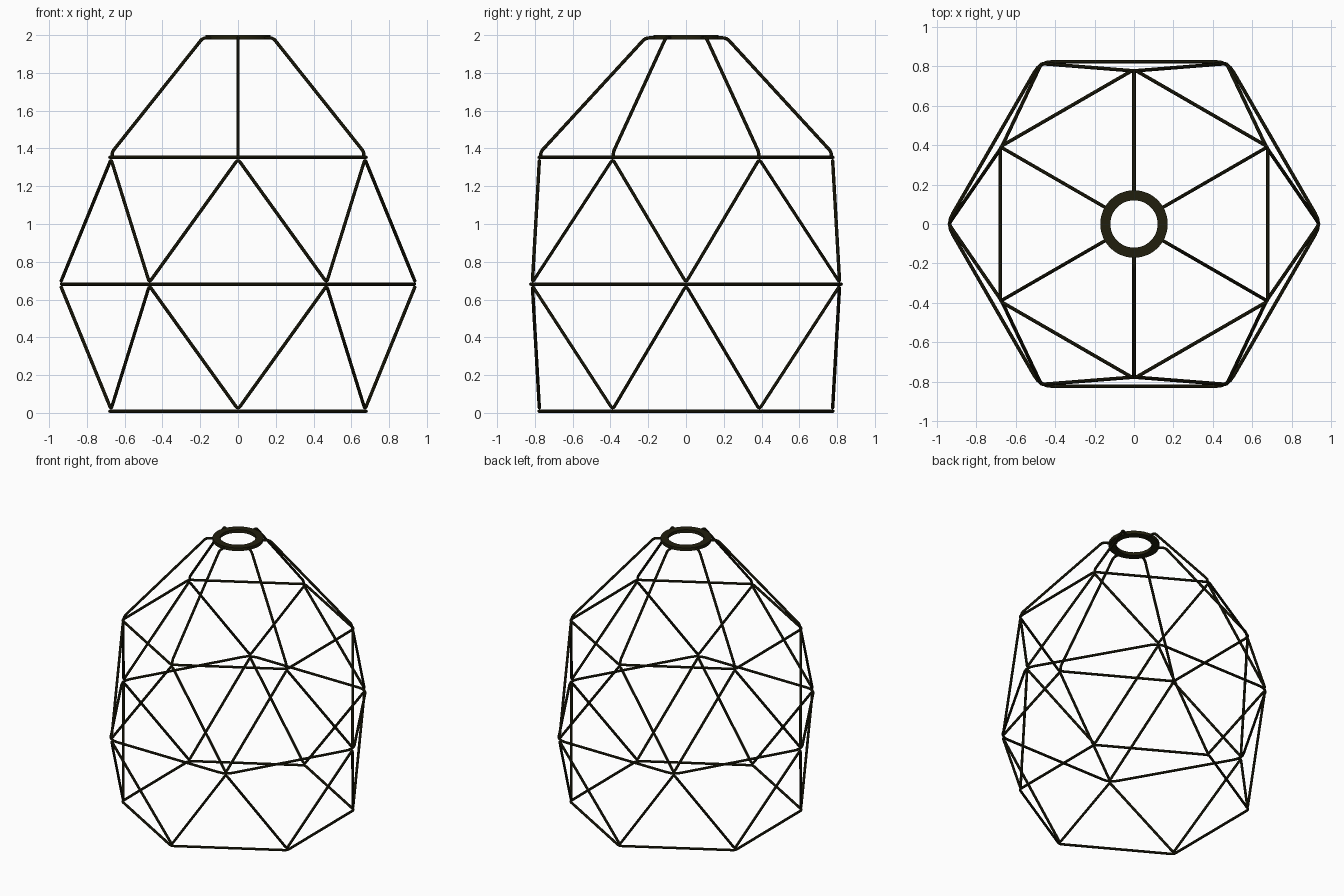
import bpy
import math
from mathutils import Vector

ROD = 0.009
LOW, MID, HIGH, TOP = 0.009, 0.682, 1.353, 1.985
R_SMALL, R_BIG = 0.776, 0.939

cube = bpy.data.objects.get("Cube")
if cube:
    bpy.data.objects.remove(cube, do_unlink=True)

metal = bpy.data.materials.new("dark bronze metal")
metal.use_nodes = True
colour = (0.015, 0.0135, 0.004, 1)
metal.diffuse_color = colour
metal.node_tree.nodes["Principled BSDF"].inputs["Base Color"].default_value = colour


def polar(radius, degrees, z):
    a = math.radians(degrees)
    return Vector((radius * math.cos(a), radius * math.sin(a), z))


def round_corners(points, cut, closed):
    """Replace each bend with a short quadratic arc."""
    out = []
    n = len(points)
    for i, p in enumerate(points):
        if not closed and i in (0, n - 1):
            out.append(p)
            continue
        a = p + (points[i - 1] - p).normalized() * cut
        b = p + (points[(i + 1) % n] - p).normalized() * cut
        for t in (0, 0.25, 0.5, 0.75, 1):
            out.append(a * (1 - t) ** 2 + p * 2 * t * (1 - t) + b * t * t)
    return out


def rod(name, points, cut, closed=True):
    """Round wire bent through the points."""
    curve = bpy.data.curves.new(name, "CURVE")
    curve.dimensions = "3D"
    curve.bevel_depth = ROD
    curve.bevel_resolution = 2
    curve.use_fill_caps = True
    path = round_corners(points, cut, closed)
    spline = curve.splines.new("POLY")
    spline.points.add(len(path) - 1)
    for sp, p in zip(spline.points, path):
        sp.co = (*p, 1)
    spline.use_cyclic_u = closed
    curve.materials.append(metal)
    obj = bpy.data.objects.new(name, curve)
    bpy.context.collection.objects.link(obj)
    bpy.ops.object.select_all(action="DESELECT")
    obj.select_set(True)
    bpy.context.view_layer.objects.active = obj
    bpy.ops.object.convert(target="MESH")
    bpy.ops.object.shade_smooth_by_angle()


# Three hexagonal hoops, the middle one turned by half a side
for name, radius, turn, z, bend in (("lower_hoop", R_SMALL + 0.007, 30, LOW, 0.02),
                                    ("middle_hoop", R_BIG + 0.01, 0, MID, 0.06),
                                    ("upper_hoop", R_SMALL + 0.007, 30, HIGH, 0.02)):
    rod(name, [polar(radius, turn + 60 * k, z) for k in range(6)], bend)

# Zigzag wires joining the hoops
for name, z_small, z_big in (("lower_zigzag", LOW + 0.01, MID - 0.009),
                             ("upper_zigzag", HIGH - 0.01, MID + 0.009)):
    points = []
    for k in range(6):
        points.append(polar(R_BIG, 60 * k, z_big))
        points.append(polar(R_SMALL, 60 * k + 30, z_small))
    rod(name, points, 0.02)

# Bent arms rising to the collar
for k in range(6):
    a = 30 + 60 * k
    rod(f"arm_{k + 1}", [polar(0.77, a, HIGH), polar(0.77, a, HIGH + 0.028),
                         polar(0.215, a, TOP), polar(0.14, a, TOP)], 0.02, closed=False)

# Flat collar ring, a rectangular section carried around the axis
inner, outer, base, crown = 0.12, 0.171, 1.977, 2.0
profile = ((inner, base), (outer, base), (outer, crown), (inner, crown))
steps = 48
verts = [polar(r, 360 * i / steps, z) for i in range(steps) for r, z in profile]
faces = []
for i in range(steps):
    j = (i + 1) % steps
    for c in range(4):
        d = (c + 1) % 4
        faces.append((4 * i + c, 4 * j + c, 4 * j + d, 4 * i + d))
mesh = bpy.data.meshes.new("collar_ring")
mesh.from_pydata(verts, [], faces)
mesh.materials.append(metal)
collar = bpy.data.objects.new("collar_ring", mesh)
bpy.context.collection.objects.link(collar)
bpy.ops.object.select_all(action="DESELECT")
collar.select_set(True)
bpy.context.view_layer.objects.active = collar
bpy.ops.object.mode_set(mode="EDIT")
bpy.ops.mesh.select_all(action="SELECT")
bpy.ops.mesh.normals_make_consistent(inside=False)
bpy.ops.object.mode_set(mode="OBJECT")
bpy.ops.object.shade_smooth_by_angle()
